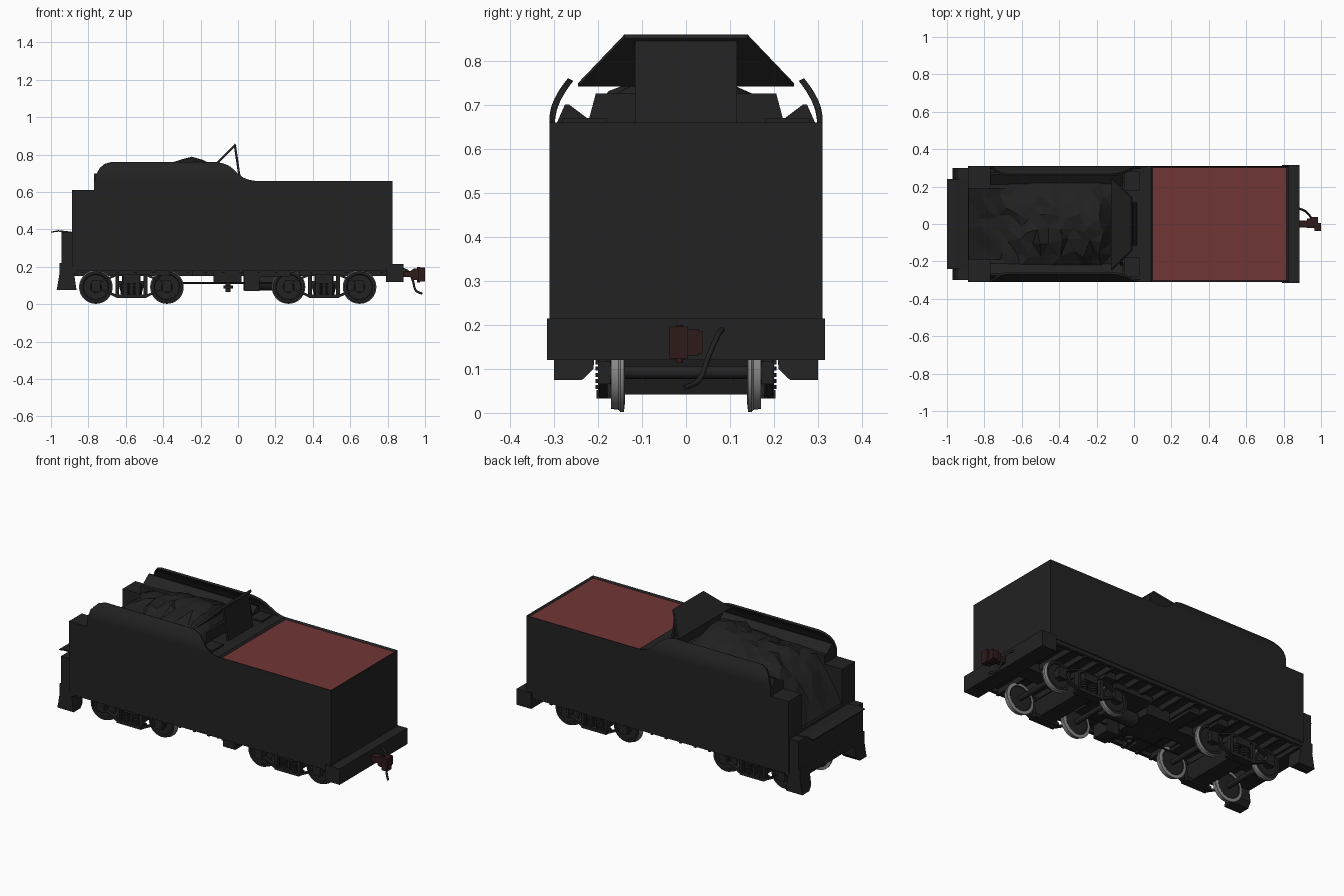
import bpy, bmesh, math, random
from mathutils import Vector, Matrix

if "Cube" in bpy.data.objects:
    bpy.data.objects.remove(bpy.data.objects["Cube"])

random.seed(4)


def material(name, rgb):
    m = bpy.data.materials.new(name)
    m.diffuse_color = (*rgb, 1)
    m.use_nodes = True
    m.node_tree.nodes["Principled BSDF"].inputs["Base Color"].default_value = m.diffuse_color
    return m


BLACK = material("black_paint", (0.016, 0.016, 0.016))
COAL = material("coal_black", (0.015, 0.015, 0.015))
RED = material("tank_top_red", (0.165, 0.036, 0.036))
STEEL = material("wheel_steel", (0.25, 0.25, 0.25))
RUST = material("coupler_rust", (0.028, 0.010, 0.010))


def finish(name, bm, mats=(BLACK,), smooth=None, recalc=True):
    if recalc:
        bmesh.ops.recalc_face_normals(bm, faces=bm.faces)
    me = bpy.data.meshes.new(name)
    bm.to_mesh(me)
    bm.free()
    for m in mats:
        me.materials.append(m)
    if smooth:
        me.shade_smooth()
        me.set_sharp_from_angle(angle=math.radians(smooth))
    ob = bpy.data.objects.new(name, me)
    bpy.context.collection.objects.link(ob)
    return ob


def box(name, x, y, z, mat=BLACK):
    bm = bmesh.new()
    size = [b - a for a, b in (x, y, z)]
    mid = [(a + b) / 2 for a, b in (x, y, z)]
    bmesh.ops.create_cube(bm, size=1, matrix=Matrix.Translation(mid) @ Matrix.Diagonal((*size, 1)))
    return finish(name, bm, (mat,))


def prism(name, pts, axis, a, b, mat=BLACK):
    """Extrude a 2D outline along y (points are x,z) or x (points are y,z)."""
    bm = bmesh.new()
    put = (lambda p, t: (p[0], t, p[1])) if axis == "y" else (lambda p, t: (t, p[0], p[1]))
    f = bm.faces.new([bm.verts.new(put(p, a)) for p in pts])
    r = bmesh.ops.extrude_face_region(bm, geom=[f])
    d = Vector((0, b - a, 0) if axis == "y" else (b - a, 0, 0))
    bmesh.ops.translate(bm, vec=d, verts=[v for v in r["geom"] if isinstance(v, bmesh.types.BMVert)])
    return finish(name, bm, (mat,))


def cyl(name, p, q, r, mat=BLACK, n=16):
    p, q = Vector(p), Vector(q)
    d = q - p
    bm = bmesh.new()
    m = Matrix.Translation((p + q) / 2) @ d.to_track_quat("Z", "Y").to_matrix().to_4x4()
    bmesh.ops.create_cone(bm, cap_ends=True, segments=n, radius1=r, radius2=r, depth=d.length, matrix=m)
    return finish(name, bm, (mat,), 40)


def pipe(name, pts, r, mat=BLACK):
    cu = bpy.data.curves.new(name, "CURVE")
    cu.dimensions = "3D"
    cu.bevel_depth, cu.bevel_resolution, cu.resolution_u = r, 2, 6
    cu.use_fill_caps = True
    s = cu.splines.new("BEZIER")
    s.bezier_points.add(len(pts) - 1)
    for b, p in zip(s.bezier_points, pts):
        b.co, b.handle_left_type, b.handle_right_type = p, "AUTO", "AUTO"
    cu.materials.append(mat)
    ob = bpy.data.objects.new(name, cu)
    bpy.context.collection.objects.link(ob)


def lerp(table, x):
    for (x0, v0), (x1, v1) in zip(table, table[1:]):
        if x <= x1:
            return v0 + (v1 - v0) * max(0, (x - x0) / (x1 - x0))
    return table[-1][1]


# Water tank with recessed red top
tank = bmesh.new()
bmesh.ops.create_cube(tank, size=1, matrix=Matrix.Translation((0.4575, 0, 0.43)) @ Matrix.Diagonal((0.735, 0.62, 0.46, 1)))
tank.normal_update()
top = [f for f in tank.faces if f.normal.z > 0.9]
bmesh.ops.inset_region(tank, faces=top, thickness=0.013)
bmesh.ops.translate(tank, vec=(0, 0, -0.01), verts=top[0].verts)
top[0].material_index = 1
finish("water_tank", tank, (BLACK, RED))

# Bunker body, front lockers and front bulkhead
box("bunker_body", (-0.6, 0.09), (-0.31, 0.31), (0.2, 0.66))
box("front_bulkhead", (-0.887, -0.6), (-0.2, 0.2), (0.2, 0.40))

# Curved bunker side sheets
HEIGHT = [(-0.77, 0.64), (-0.765, 0.67), (-0.755, 0.70), (-0.74, 0.727), (-0.715, 0.75), (-0.68, 0.76),
          (-0.12, 0.76), (-0.085, 0.755), (-0.05, 0.742), (-0.025, 0.722), (0.0, 0.698), (0.03, 0.676),
          (0.06, 0.665), (0.09, 0.66)]


def side_y(z):
    t = max(0, (z - 0.67) / 0.09)
    return 0.31 - 0.042 * t ** 1.8


for s in (-1, 1):
    prism("bunker_flank", [(-0.887, 0.2), (-0.6, 0.2), (-0.6, 0.66), (-0.77, 0.66), (-0.77, 0.61), (-0.887, 0.61)],
          "y", s * 0.19, s * 0.31)
    bm = bmesh.new()
    cols = []
    for x, h in HEIGHT:
        zs = [0.63 + (h - 0.63) * k / 8 for k in range(9)]
        outer = [bm.verts.new((x, s * side_y(z), z)) for z in zs]
        inner = [bm.verts.new((x, s * (side_y(z) - 0.012), z - 0.006)) for z in reversed(zs)]
        cols.append(outer + inner)
    n = len(cols[0])
    for a, b in zip(cols, cols[1:]):
        for i in range(n):
            bm.faces.new((a[i], b[i], b[(i + 1) % n], a[(i + 1) % n]))
    bm.faces.new(cols[0])
    bm.faces.new(cols[-1])
    finish("bunker_side_sheet", bm, smooth=35)
    # Sloping inner sheet and deck angle
    prism("inner_slope_sheet", [(s * 0.205, 0.655), (s * 0.295, 0.655), (s * 0.275, 0.70), (s * 0.265, 0.70)],
          "x", -0.77, -0.06)
    box("deck_angle", (-0.05, 0.03), sorted((s * 0.18, s * 0.28)), (0.655, 0.67))

# Faceted coal heap spilling toward the front
RIDGE = [(-0.885, 0.41), (-0.82, 0.52), (-0.76, 0.61), (-0.68, 0.69), (-0.55, 0.735), (-0.4, 0.755),
         (-0.24, 0.79), (-0.17, 0.765), (-0.12, 0.69)]
bm = bmesh.new()
NX, NY = 15, 8
grid = []
for i in range(NX):
    row = []
    for j in range(NY):
        edge = i in (0, NX - 1) or j in (0, NY - 1)
        x = -0.885 + 0.765 * i / (NX - 1) + (0 if edge else random.uniform(-0.018, 0.018))
        v = -1 + 2 * j / (NY - 1)
        y = v * (0.195 if x < -0.76 else 0.225) + (0 if edge else random.uniform(-0.02, 0.02))
        h = lerp(RIDGE, x)
        low = min(h, 0.67) - (0.01 if x > -0.7 else 0)
        z = low + (h - low) * (1 - abs(v) ** 2.5) + (0 if edge else random.uniform(-0.022, 0.006))
        row.append(bm.verts.new((x, y, z)))
    grid.append(row)
for i in range(NX - 1):
    for j in range(NY - 1):
        bm.faces.new((grid[i][j], grid[i + 1][j], grid[i + 1][j + 1], grid[i][j + 1]))
bmesh.ops.triangulate(bm, faces=bm.faces)
finish("coal_heap", bm, (COAL,), recalc=False)

# Coal board: low bulkhead, leaning trapezoid and rear plate
prism("rear_bulkhead", [(-0.225, 0.65), (0.225, 0.65), (0.205, 0.725), (-0.205, 0.725)], "x", -0.075, -0.06)
bm = bmesh.new()
quad = [bm.verts.new(p) for p in ((-0.12, -0.245, 0.745), (-0.12, 0.245, 0.745), (-0.012, 0.14, 0.855), (-0.012, -0.14, 0.855))]
bm.faces.new(quad)
board = finish("leaning_coal_board", bm)
mod = board.modifiers.new("thickness", "SOLIDIFY")
mod.thickness, mod.offset = 0.012, 0
prism("board_rear_plate", [(-0.022, 0.845), (-0.01, 0.845), (0.018, 0.655), (0.006, 0.655)], "y", -0.116, 0.116)

# Front apron, fall plate and cab steps
box("front_apron", (-0.945, -0.885), (-0.3, 0.3), (0.2, 0.385))
prism("fall_plate", [(-1.0, 0.388), (-0.96, 0.396), (-0.89, 0.388), (-0.89, 0.382), (-0.96, 0.388), (-1.0, 0.383)],
      "y", -0.24, 0.24)
box("front_beam", (-0.955, -0.86), (-0.3, 0.3), (0.165, 0.22))
for s in (-1, 1):
    bm = bmesh.new()
    rings = [[bm.verts.new((x, s * y, z)) for x, y in ((a, 0.3), (b, 0.3), (b, yi), (a, yi))]
             for a, b, yi, z in ((-0.95, -0.88, 0.205, 0.19), (-0.965, -0.867, 0.21, 0.10), (-0.97, -0.863, 0.236, 0.075))]
    for a, b in zip(rings, rings[1:]):
        for i in range(4):
            bm.faces.new((a[i], a[(i + 1) % 4], b[(i + 1) % 4], b[i]))
    bm.faces.new(rings[0])
    bm.faces.new(rings[-1])
    finish("cab_step", bm)

# Underframe: sills and cross ribs
for s in (-1, 1):
    box("side_sill", (-0.885, 0.82), sorted((s * 0.285, s * 0.305)), (0.178, 0.205))
box("centre_sill", (-0.88, 0.82), (-0.05, 0.05), (0.15, 0.205))
for k in range(18):
    x = -0.83 + k * 0.094
    box("cross_rib", (x - 0.007, x + 0.007), (-0.3, 0.3), (0.168, 0.205))

# Rear beam
box("rear_beam", (0.79, 0.885), (-0.316, 0.316), (0.12, 0.214))

# Underfloor brake gear
box("brake_reservoir_box", (-0.13, 0.02), (-0.13, 0.13), (0.115, 0.18))
cyl("brake_valve", (-0.053, -0.1, 0.065), (-0.053, -0.1, 0.13), 0.013)
cyl("brake_valve_flange", (-0.053, -0.1, 0.085), (-0.053, -0.1, 0.10), 0.025)
cyl("brake_cylinder", (0.03, 0.03, 0.115), (0.24, 0.03, 0.115), 0.042)
box("valve_box", (0.035, 0.115), (-0.19, -0.08), (0.072, 0.15))
box("equipment_tray", (0.03, 0.28), (-0.19, 0.19), (0.148, 0.18))
cyl("brake_rod", (-0.42, -0.09, 0.113), (0.3, -0.09, 0.113), 0.005, n=8)
for x in (-0.4, -0.21, 0.36):
    box("hanger_block", (x - 0.035, x + 0.035), (-0.24, 0.24), (0.15, 0.19))


# Two four-wheel bogies
WHEEL = [(0.0, 0.142), (0.068, 0.142), (0.072, 0.139), (0.09, 0.141), (0.09, 0.149), (0.085, 0.153), (0.083, 0.17),
         (0.07, 0.17), (0.066, 0.163), (0.03, 0.163), (0.026, 0.175), (0.0, 0.175)]


def wheel(x, s):
    bm = bmesh.new()
    n = 32
    rings = [[bm.verts.new((x + r * math.cos(2 * math.pi * k / n), s * y, 0.092 + r * math.sin(2 * math.pi * k / n)))
              for k in range(n)] for r, y in WHEEL]
    for i in range(len(rings) - 1):
        for k in range(n):
            a, b = rings[i], rings[i + 1]
            f = bm.faces.new((a[k], a[(k + 1) % n], b[(k + 1) % n], b[k]))
            f.material_index = 1 if 2 <= i <= 5 else 0
    bmesh.ops.remove_doubles(bm, verts=bm.verts, dist=0.0001)
    finish("wheel", bm, (BLACK, STEEL), 30)


for cx in (-0.57, 0.46):
    prism("bogie_bolster", [(cx - 0.075, 0.125), (cx - 0.05, 0.042), (cx + 0.05, 0.042), (cx + 0.075, 0.125)],
          "y", -0.18, 0.18)
    cyl("bogie_pivot", (cx, 0, 0.1), (cx, 0, 0.19), 0.05)
    for dx in (-0.19, 0.19):
        cyl("axle", (cx + dx, -0.2, 0.092), (cx + dx, 0.2, 0.092), 0.015)
        for s in (-1, 1):
            wheel(cx + dx, s)
            box("axle_box", (cx + dx - 0.024, cx + dx + 0.024), sorted((s * 0.172, s * 0.2)), (0.066, 0.118))
    for s in (-1, 1):
        y0, y1 = s * 0.178, s * 0.198
        # Upper and lower arch bars
        prism("upper_arch_bar", [(cx - 0.21, 0.118), (cx - 0.16, 0.118), (cx - 0.08, 0.15), (cx + 0.08, 0.15), (cx + 0.16, 0.118),
              (cx + 0.21, 0.118), (cx + 0.21, 0.129), (cx + 0.16, 0.129), (cx + 0.08, 0.163), (cx - 0.08, 0.163),
              (cx - 0.16, 0.129), (cx - 0.21, 0.129)], "y", y0, y1)
        prism("lower_arch_bar", [(cx - 0.19, 0.07), (cx - 0.15, 0.07), (cx - 0.075, 0.033), (cx + 0.075, 0.033), (cx + 0.15, 0.07),
              (cx + 0.19, 0.07), (cx + 0.19, 0.08), (cx + 0.15, 0.08), (cx + 0.07, 0.048), (cx - 0.07, 0.048),
              (cx - 0.15, 0.08), (cx - 0.19, 0.08)], "y", y0, y1)
        box("bolster_end", (cx - 0.045, cx + 0.045), sorted((s * 0.15, s * 0.205)), (0.11, 0.152))
        box("spring_plank_end", (cx - 0.08, cx + 0.08), sorted((s * 0.15, s * 0.203)), (0.033, 0.052))
        for dx in (-0.075, 0.075):
            box("bogie_column", (cx + dx - 0.01, cx + dx + 0.01), sorted((s * 0.17, s * 0.2)), (0.04, 0.155))
        for dx in (-0.033, 0.033):
            for k in range(4):
                z = 0.054 + k * 0.014
                cyl("spring_coil", (cx + dx, s * 0.182, z), (cx + dx, s * 0.182, z + 0.009), 0.024)
            cyl("spring_core", (cx + dx, s * 0.182, 0.05), (cx + dx, s * 0.182, 0.112), 0.017)

# Rear coupler and air hose
box("coupler_shank", (0.88, 0.945), (-0.02, 0.02), (0.145, 0.178), RUST)
prism("coupler_head", [(0.925, 0.14), (0.94, 0.13), (0.985, 0.13), (0.985, 0.19), (0.94, 0.19), (0.925, 0.18)],
      "y", -0.022, 0.03, RUST)
box("coupler_guard_arm", (0.95, 0.985), (0.02, 0.038), (0.135, 0.185), RUST)
box("coupler_knuckle", (0.965, 1.0), (-0.038, 0.005), (0.122, 0.196), RUST)
cyl("coupler_pin", (0.965, -0.015, 0.115), (0.965, -0.015, 0.2), 0.008, RUST)
pipe("air_hose", [(0.88, 0.083, 0.19), (0.91, 0.072, 0.175), (0.935, 0.05, 0.125), (0.95, 0.03, 0.075),
                  (0.982, -0.003, 0.057)], 0.006)
